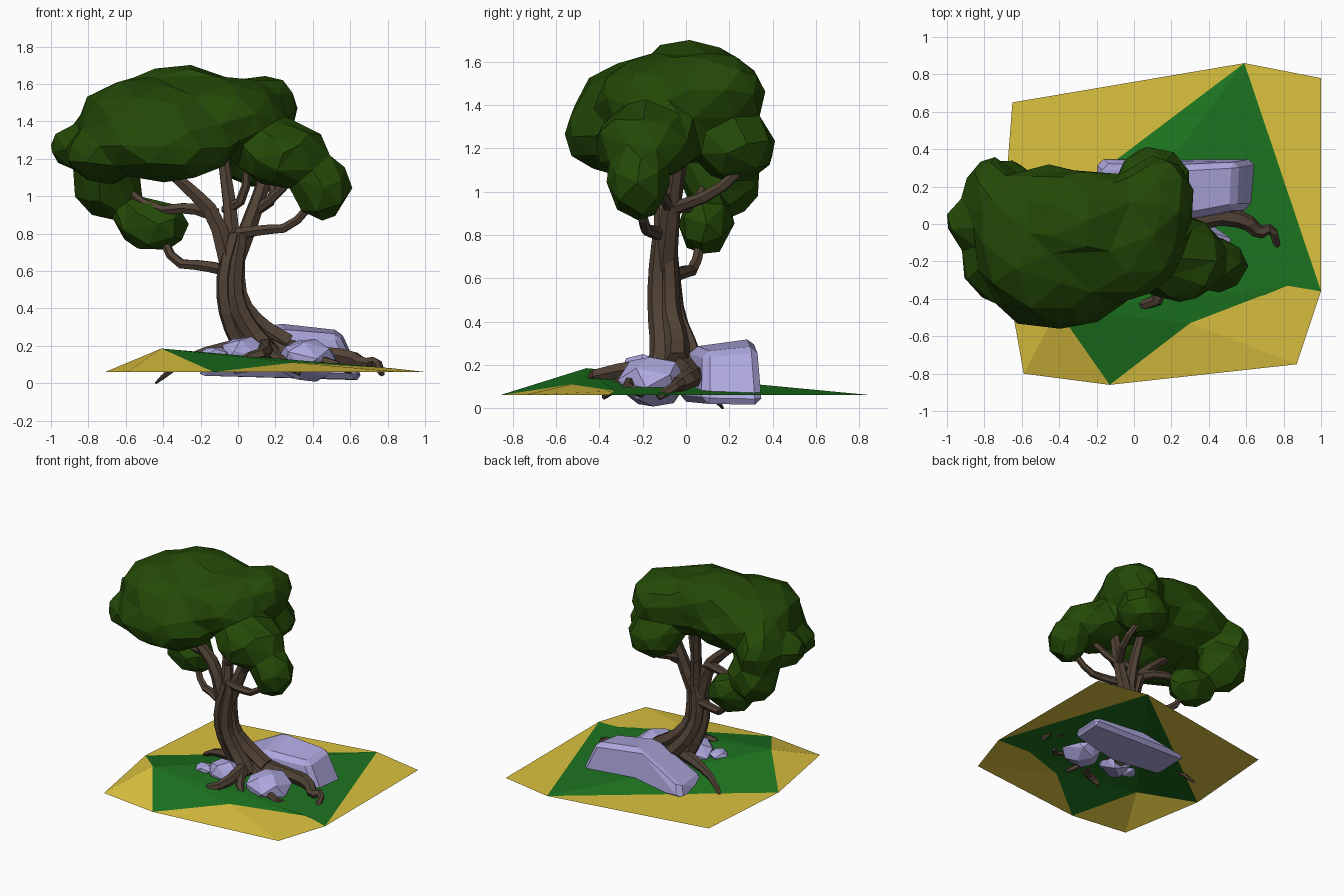
import bpy, bmesh, math, random
from mathutils import Vector

if "Cube" in bpy.data.objects:
    bpy.data.objects.remove(bpy.data.objects["Cube"])

random.seed(4)


def mat(name, *col):
    m = bpy.data.materials.new(name)
    m.diffuse_color = (*col, 1)
    m.use_nodes = True
    m.node_tree.nodes["Principled BSDF"].inputs["Base Color"].default_value = m.diffuse_color
    return m


LEAF = mat("dark leaf green", .017, .066, .002)
BARK = mat("brown bark", .082, .054, .036)
STONE = mat("lilac stone", .42, .39, .73)
GRASS = mat("grass green", .012, .175, .014)
SAND = mat("sand yellow", .72, .54, .05)


def add(name, data, *mats):
    ob = bpy.data.objects.new(name, data)
    bpy.context.collection.objects.link(ob)
    for m in mats:
        data.materials.append(m)
    return ob


def finish(bm, name, *mats):
    me = bpy.data.meshes.new(name)
    bm.to_mesh(me)
    bm.free()
    return add(name, me, *mats)


# Ground: flat sandy rim (A-H) folded up to a grassy ridge (P, Q, R)
rim = [(-.65, .65), (.59, .86), (1, .78), (1, -.36), (.87, -.75), (-.13, -.86), (-.59, -.8), (-.71, -.12)]
ridge = [(-.41, -.46, .185), (.3, -.53, .11), (.82, -.33, .08)]
bm = bmesh.new()
corner = dict(zip("ABCDEFGHPQR", [bm.verts.new(p) for p in [(x, y, .06) for x, y in rim] + ridge]))
for group, tris in enumerate(("PFQ PQR PRD PDB PBH", "AHB BDC DRE RQE QFE HGP PGF")):
    for t in tris.split():
        f = bm.faces.new([corner[k] for k in t])
        f.material_index = group
        f.normal_update()
        if f.normal.z < 0:
            f.normal_flip()
finish(bm, "ground", GRASS, SAND)


# Rocks: convex hulls with flat facets
def hull(pts):
    bm = bmesh.new()
    for p in pts:
        bm.verts.new(p)
    bmesh.ops.convex_hull(bm, input=bm.verts[:])
    bmesh.ops.delete(bm, geom=[v for v in bm.verts if not v.link_faces], context="VERTS")
    bmesh.ops.dissolve_limit(bm, angle_limit=math.radians(9), verts=bm.verts[:], edges=bm.edges[:])
    return bm


slab = finish(hull([(-.21, .02, .04), (-.2, .35, .04), (.67, .35, .015), (.65, .08, .02), (.2, -.03, .03),
                    (.22, .02, .285), (.2, .31, .325), (.55, .33, .285), (.54, .08, .26),
                    (-.17, .32, .13), (-.15, .05, .13)]), "large_slab_rock", STONE)
bev = slab.modifiers.new("chamfer", "BEVEL")
bev.width, bev.segments = .03, 1


def boulder(name, c, r, n):
    pts = []
    for i in range(n):
        z = 1 - 2 * (i + .5) / n
        a = i * 2.4 + random.uniform(-.3, .3)
        s = math.sqrt(1 - z * z)
        d = Vector((s * math.cos(a), s * math.sin(a), z)) * random.uniform(.95, 1.12)
        pts.append([c[k] + r[k] * d[k] for k in range(3)])
    finish(hull(pts), name, STONE)


boulder("front_right_boulder", (.37, -.16, .125), (.16, .155, .12), 22)
boulder("front_left_boulder", (.03, -.19, .155), (.13, .12, .1), 18)
boulder("small_boulder", (-.12, -.23, .155), (.08, .07, .04), 14)


# Bark: six-sided tubes that taper evenly, with corners rounded once
def tubes(name, paths):
    cu = bpy.data.curves.new(name, "CURVE")
    cu.dimensions, cu.bevel_depth, cu.bevel_resolution = "3D", 1, 1
    cu.use_fill_caps = True
    for r0, r1, path in paths:
        path = [Vector(p) for p in path]
        pts = [path[0]]
        for a, b in zip(path, path[1:]):
            pts += [a.lerp(b, .25), a.lerp(b, .75)]
        pts.append(path[-1])
        sp = cu.splines.new("POLY")
        sp.points.add(len(pts) - 1)
        sp.use_smooth = False
        for i, (q, p) in enumerate(zip(sp.points, pts)):
            q.co, q.radius = (*p, 1), r0 + (r1 - r0) * i / (len(pts) - 1)
    tmp = add(name + "_curve", cu)
    dg = bpy.context.evaluated_depsgraph_get()
    me = bpy.data.meshes.new_from_object(tmp.evaluated_get(dg))
    bpy.data.objects.remove(tmp)
    for p in me.polygons:
        p.use_smooth = False
    me.materials.clear()
    add(name, me, BARK)


# Trunk: strands twisted round one bent core, spreading at the foot
core = [Vector(p) for p in [(.18, -.04, .15), (.05, -.05, .28), (-.03, -.09, .43), (-.04, -.1, .6), (0, -.1, .8)]]
spread = (.085, .06, .04, .038, .02)
strands = []
for k in range(4):
    path = []
    for i, (c, d) in enumerate(zip(core, spread)):
        a = k * math.tau / 4 + i * .2
        path.append(c + d * Vector((math.cos(a), math.sin(a), math.cos(a) * max(0, .7 - .25 * i))))
    strands.append((.062, .04, path))
tubes("trunk", strands + [(.06, .05, core)])

# Roots: from the foot, over a bend, down to a pointed tip
foot = core[0] + Vector((-.04, -.01, .06))
tubes("roots", [
    (.065, .016, [foot, (.42, .05, .15), (.6, .02, .14), (.67, -.05, .1), (.74, -.02, .12), (.77, -.13, .05)]),
    (.055, .012, [foot, (.33, -.14, .13), (.5, -.3, .11), (.6, -.2, .06)]),
    (.055, .012, [foot, (.18, -.26, .16), (.33, -.38, .05)]),
    (.05, .012, [foot, (.15, -.4, .16), (.03, -.44, .13), (0, -.4, .07)]),
    (.055, .006, [foot, (-.12, .02, .18), (-.3, .08, .12), (-.44, .17, 0)])])

# Branches: limbs from the trunk core, then arms from the limbs
left, right = Vector((-.12, -.1, .9)), Vector((.09, -.07, .92))
tubes("branches", [
    (.06, .025, [core[3], left, (-.26, -.1, 1.04), (-.45, -.12, 1.2)]),
    (.04, .02, [left, (-.25, -.02, .94), (-.45, .04, .92), (-.68, .12, 1.1)]),
    (.036, .022, [core[3], (-.19, -.01, .63), (-.34, .04, .64), (-.42, .08, .82)]),
    (.06, .025, [core[3], (-.03, -.08, .85), (-.09, 0, 1.28)]),
    (.03, .02, [(-.07, -.05, .92), (.04, -.13, .99), (.05, -.14, 1.25)]),
    (.06, .03, [core[3], right, (.18, -.03, 1.22)]),
    (.032, .022, [right, (.2, .13, .99), (.16, .27, 1.12)]),
    (.035, .02, [core[4], (.13, -.17, .82), (.28, -.19, .83), (.43, -.22, 1)]),
    (.03, .02, [right, (.2, -.12, 1), (.33, -.18, 1.15)])])

# Foliage: ellipsoids fused into one lumpy mass, then reduced to large facets
blobs = [((-.45, -.1, 1.39), (.41, .42, .25)), ((-.1, -.06, 1.42), (.36, .35, .23)),
         ((-.3, .02, 1.5), (.36, .28, .2)), ((.12, .1, 1.46), (.2, .27, .19)),
         ((-.76, .14, 1.28), (.15, .22, .2)), ((-.4, -.32, 1.27), (.38, .25, .19)),
         ((.24, -.18, 1.22), (.25, .24, .18)), ((.45, -.22, 1.05), (.155, .145, .18)),
         ((-.7, .17, 1.07), (.18, .19, .19)), ((-.46, .09, .85), (.2, .13, .15)),
         ((.1, .23, 1.21), (.2, .19, .17)), ((-.72, -.2, 1.22), (.21, .22, .16)),
         ((-.89, 0, 1.26), (.115, .13, .11))]
bm = bmesh.new()
for c, r in blobs:
    for v in bmesh.ops.create_icosphere(bm, subdivisions=2, radius=1.03)["verts"]:
        d = v.co * random.uniform(.95, 1.05)
        v.co = [c[k] + r[k] * d[k] for k in range(3)]
ob = finish(bm, "foliage", LEAF)
m = ob.modifiers.new("fuse", "REMESH")
m.mode, m.voxel_size, m.use_smooth_shade = "VOXEL", .03, False
m = ob.modifiers.new("soften", "SMOOTH")
m.factor, m.iterations = .5, 10
m = ob.modifiers.new("facet", "DECIMATE")
m.ratio = .032
